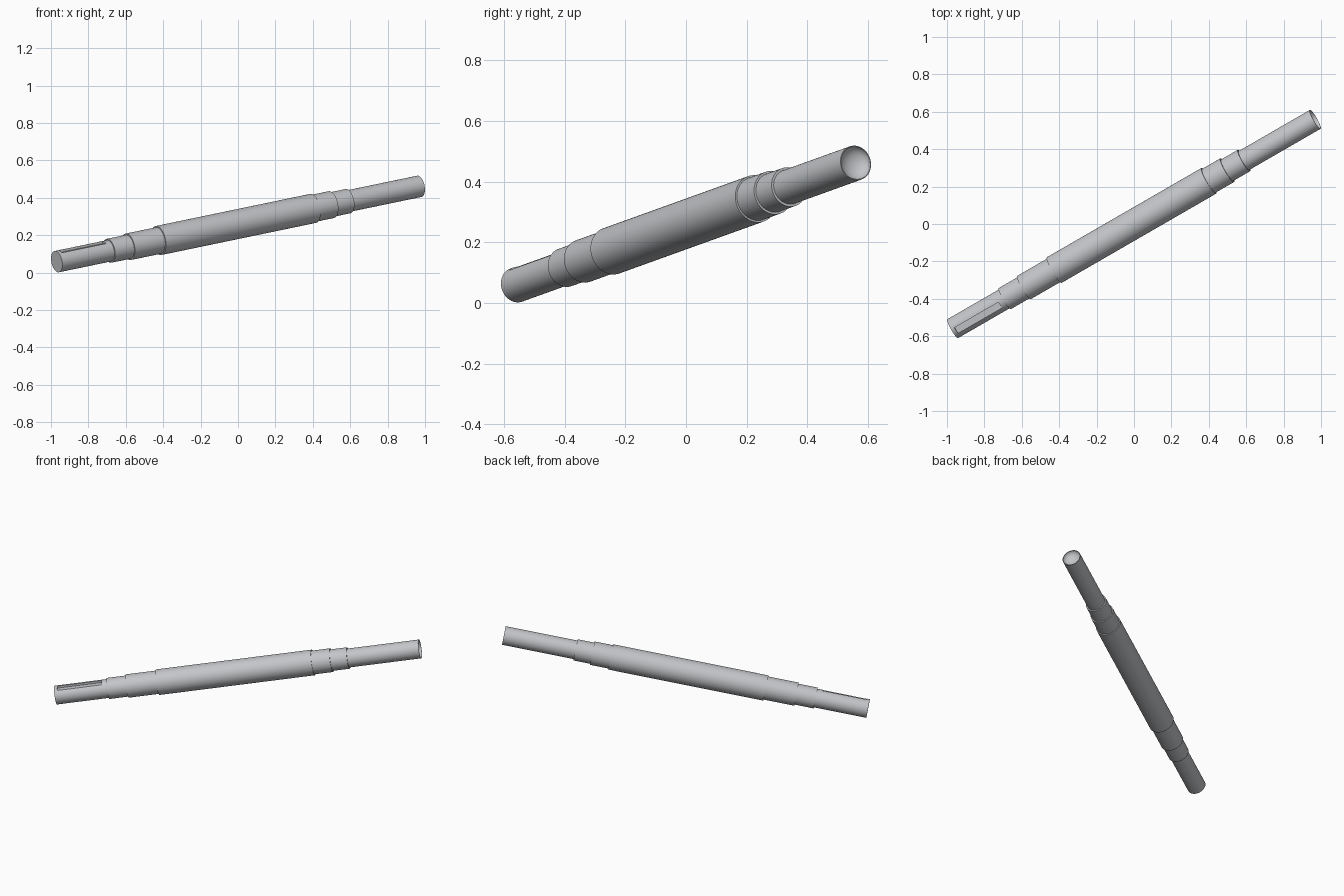
import bpy, bmesh, math
from mathutils import Matrix, Vector

if "Cube" in bpy.data.objects:
    bpy.data.objects.remove(bpy.data.objects["Cube"])

steel = bpy.data.materials.new("steel_grey")
steel.use_nodes = True
colour = (0.55, 0.56, 0.58, 1)
steel.diffuse_color = colour
steel.node_tree.nodes["Principled BSDF"].inputs["Base Color"].default_value = colour

HALF = 1.137        # half length along the axis
END_R = 0.058
MID_Z = 0.26

# Local frame: x along the shaft, y sideways, z up
placement = (Matrix.Translation((0, 0, MID_Z))
             @ Matrix.Rotation(math.radians(30), 4, 'Z')
             @ Matrix.Rotation(math.radians(-10.2), 4, 'Y'))


def make_object(name, bm):
    bmesh.ops.recalc_face_normals(bm, faces=bm.faces)
    mesh = bpy.data.meshes.new(name)
    bm.to_mesh(mesh)
    bm.free()
    obj = bpy.data.objects.new(name, mesh)
    bpy.context.collection.objects.link(obj)
    obj.matrix_world = placement
    mesh.materials.append(steel)
    return obj


# Stepped shaft: each section is (end position, radius)
sections = [(-0.81, END_R), (-0.69, 0.065), (-0.5, 0.072), (0.47, 0.079),
            (0.585, 0.073), (0.69, 0.066), (HALF, END_R)]
profile = [(-HALF, 0)]
start = -HALF
for end, radius in sections:
    profile += [(start, radius), (end, radius)]
    start = end

# Hollow rounded dish in the upper end
DISH = 0.035
for i in range(9):
    a = math.pi / 2 * i / 8
    profile.append((HALF - DISH * math.sin(a), 0.055 * math.cos(a)))

bm = bmesh.new()
verts = [bm.verts.new((x, 0, r)) for x, r in profile]
edges = [bm.edges.new(pair) for pair in zip(verts, verts[1:])]
bmesh.ops.spin(bm, geom=verts + edges, cent=(0, 0, 0), axis=(1, 0, 0),
               angle=math.tau, steps=64, use_duplicate=False)
bmesh.ops.remove_doubles(bm, verts=bm.verts, dist=0.00005)
shaft = make_object("stepped_shaft", bm)

# Keyway cut along the top of the lower end
bm = bmesh.new()
low, high = Vector((-HALF + 0.02, -0.036, 0.045)), Vector((-0.84, 0, 0.1))
bmesh.ops.create_cube(bm, size=1, matrix=Matrix.Translation((low + high) / 2)
                      @ Matrix.Diagonal((*(high - low), 1)))
cutter = make_object("keyway_cutter", bm)
cutter.hide_render = True

cut = shaft.modifiers.new("keyway", 'BOOLEAN')
cut.operation = 'DIFFERENCE'
cut.solver = 'EXACT'
cut.object = cutter

bpy.ops.object.select_all(action='DESELECT')
shaft.select_set(True)
bpy.context.view_layer.objects.active = shaft
bpy.ops.object.modifier_apply(modifier=cut.name)
bpy.data.objects.remove(cutter)
bpy.ops.object.shade_smooth_by_angle(angle=math.radians(30))
